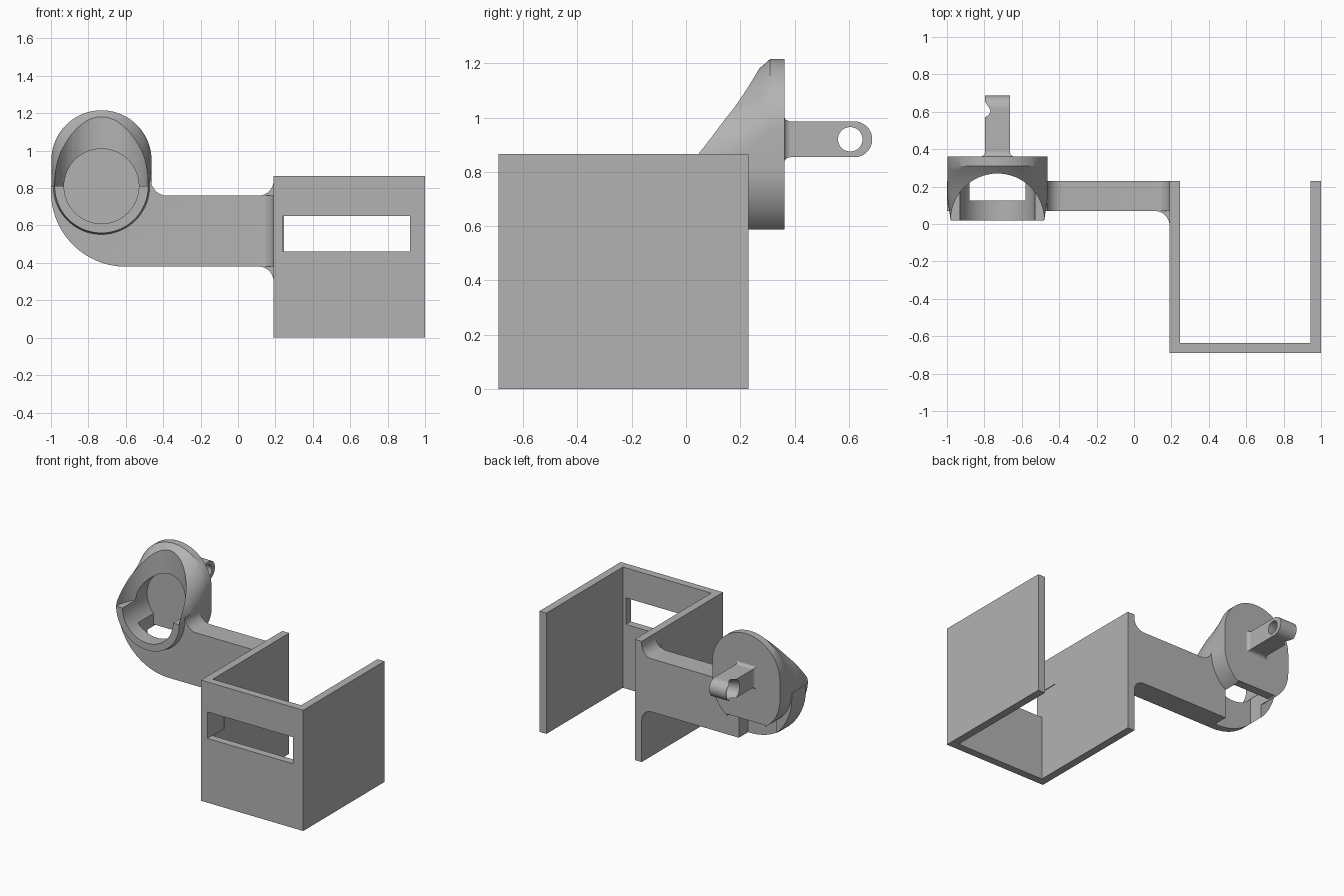
import bpy, bmesh, math

if "Cube" in bpy.data.objects:
    bpy.data.objects.remove(bpy.data.objects["Cube"], do_unlink=True)

grey = bpy.data.materials.new("plain_grey")
grey.use_nodes = True
COLOUR = (0.45, 0.45, 0.45, 1)
grey.diffuse_color = COLOUR
for node in grey.node_tree.nodes:
    if node.type == 'BSDF_PRINCIPLED':
        node.inputs["Base Color"].default_value = COLOUR


def loft(name, rings):
    """Skin a list of equal closed rings and cap both ends."""
    bm = bmesh.new()
    loops = [[bm.verts.new(p) for p in ring] for ring in rings]
    n = len(loops[0])
    for a, b in zip(loops, loops[1:]):
        for i in range(n):
            j = (i + 1) % n
            bm.faces.new((a[i], a[j], b[j], b[i]))
    bm.faces.new(loops[0])
    bm.faces.new(loops[-1])
    bmesh.ops.recalc_face_normals(bm, faces=bm.faces)
    mesh = bpy.data.meshes.new(name)
    bm.to_mesh(mesh)
    bm.free()
    mesh.materials.append(grey)
    obj = bpy.data.objects.new(name, mesh)
    bpy.context.collection.objects.link(obj)
    return obj


def place(axis, p, d):
    return {'x': (d, p[0], p[1]), 'y': (p[0], d, p[1]), 'z': (p[0], p[1], d)}[axis]


def prism(name, pts, axis, a, b):
    return loft(name, [[place(axis, p, d) for p in pts] for d in (a, b)])


def arc(cu, cv, r, start, end, n=16):
    angles = [math.radians(start + (end - start) * i / n) for i in range(n + 1)]
    return [(cu + r * math.cos(t), cv + r * math.sin(t)) for t in angles]


def circle(cu, cv, r, n=64):
    return arc(cu, cv, r, 0, 360, n)[:-1]


def rect(u0, u1, v0, v1):
    return [(u0, v0), (u1, v0), (u1, v1), (u0, v1)]


def combine(obj, other, operation):
    mod = obj.modifiers.new(operation.lower(), 'BOOLEAN')
    mod.operation = operation
    mod.solver = 'EXACT'
    mod.object = other
    bpy.context.view_layer.objects.active = obj
    bpy.ops.object.modifier_apply(modifier=mod.name)
    bpy.data.objects.remove(other, do_unlink=True)


def smooth(obj):
    bpy.ops.object.select_all(action='DESELECT')
    obj.select_set(True)
    bpy.context.view_layer.objects.active = obj
    bpy.ops.object.shade_smooth_by_angle(angle=math.radians(30))


# U-shaped bracket with a window in its front wall
L, R, F, B, T = 0.19, 1.0, -0.69, 0.23, 0.055
outline = [(L, B), (L, F), (R, F), (R, B), (R - T, B),
           (R - T, F + T), (L + T, F + T), (L + T, B)]
bracket = prism("bracket", outline, 'z', 0, 0.865)
combine(bracket, prism("slot_cutter", rect(0.24, 0.92, 0.46, 0.65), 'y', -0.8, -0.5),
        'DIFFERENCE')

# Arm plate with filleted corners and a rounded outer end
profile = [(0.2, 0.84)]
profile += arc(0.11, 0.84, 0.08, 0, -90)
profile += arc(-0.38, 0.845, 0.085, -90, -180)
profile += [(-1.0, 0.81)]
profile += arc(-0.6, 0.78, 0.4, 180, 270, 32)
profile += arc(0.11, 0.30, 0.08, 90, 0)
profile += [(0.2, 0.30)]
arm = prism("arm_and_cup", profile, 'y', 0.07, B)

# Fillet between the arm and the bracket side
web = arc(0.11, -0.01, 0.08, 90, 0) + [(0.2, -0.01), (0.2, 0.1), (0.11, 0.1)]
combine(arm, prism("web", web, 'z', 0.38, 0.76), 'UNION')

# Cup body: stretched circles sweeping up to the round back plate
CX, CZ = -0.73, 0.81


def cup_ring(y, r, top):
    pts = arc(CX, top, r, 0, 180, 40) + arc(CX, CZ, r, 180, 360, 40)
    return [(x, y, z) for x, z in pts]


rings = []
STEPS = 12
for i in range(STEPS + 1):
    t = i / STEPS
    r = 0.25 + 0.018 * min(1, t * 2.5)
    rings.append(cup_ring(0.02 + 0.29 * t, r, CZ + 0.002 + 0.136 * t * t))
rings.append(cup_ring(0.362, 0.268, 0.948))
combine(arm, loft("cup_body", rings), 'UNION')

# Hollow the cup, open its upper front, and cut the slot below it
cutters = [
    prism("bore", circle(CX, CZ, 0.2), 'y', -0.1, 0.30),
    prism("front_opening", circle(CX, 0.02, 0.25), 'z', CZ, 1.4),
    prism("lower_slot", rect(-0.88, -0.58, 0.125, 0.30), 'z', 0.2, 0.7),
    prism("plate_notch", rect(-0.88, -0.58, 0.2, 0.5), 'z', 0.2, 0.6),
]
for cutter in cutters:
    combine(arm, cutter, 'DIFFERENCE')

# Rear peg with a rounded end and a flared cross hole
PZ, PR = 0.92, 0.066
peg_side = [(0.34, PZ - PR)] + arc(0.62, PZ, PR, -90, 90, 32) + [(0.34, PZ + PR)]
peg = prism("rear_peg", peg_side, 'x', -0.797, -0.663)
hole = [(-0.81, 0.079), (-0.70, 0.045), (-0.6, 0.045)]
combine(peg, loft("peg_hole", [[place('x', p, x) for p in circle(0.605, PZ, r, 48)]
                               for x, r in hole]), 'DIFFERENCE')

# Small curved collar where the peg meets the plate
FR = 0.025
collar = []
for i in range(7):
    a = math.radians(15 * i)
    grow = FR * (1 - math.sin(a))
    y = 0.36 + FR * (1 - math.cos(a))
    collar.append([place('y', p, y) for p in
                   rect(-0.797 - grow, -0.663 + grow, PZ - PR - grow, PZ + PR + grow)])
peg_collar = loft("peg_collar", collar)

for part in (bracket, arm, peg, peg_collar):
    smooth(part)
